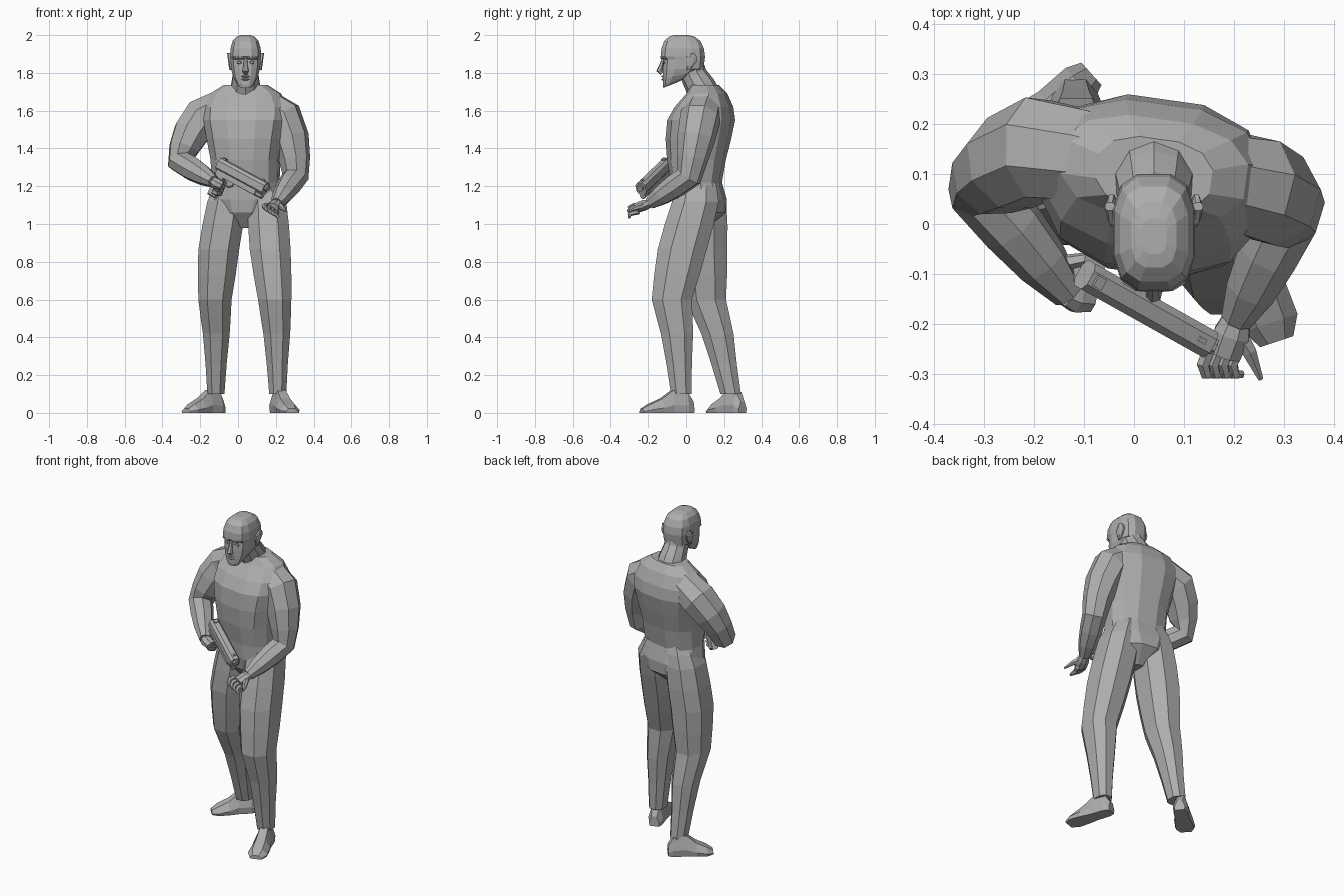
import bpy, bmesh
from math import sin, cos, tau, pi, atan2, copysign
from mathutils import Vector, Matrix

default_cube = bpy.data.objects.get("Cube")
if default_cube:
    bpy.data.objects.remove(default_cube)

# One plain colour for everything
grey = bpy.data.materials.new("plain grey")
grey.use_nodes = True
grey.diffuse_color = (.42, .42, .42, 1)
shader = grey.node_tree.nodes["Principled BSDF"]
shader.inputs["Base Color"].default_value = grey.diffuse_color


def loft(name, rings, matrix=None):
    """Skin a list of equal-length point rings and cap both ends."""
    bm = bmesh.new()
    rows = [[bm.verts.new(point) for point in ring] for ring in rings]
    count = len(rows[0])
    for lower, upper in zip(rows, rows[1:]):
        for i in range(count):
            j = (i + 1) % count
            bm.faces.new((lower[i], lower[j], upper[j], upper[i]))
    bm.faces.new(rows[0][::-1])
    bm.faces.new(rows[-1])
    bmesh.ops.recalc_face_normals(bm, faces=bm.faces)
    mesh = bpy.data.meshes.new(name)
    bm.to_mesh(mesh)
    bm.free()
    mesh.materials.append(grey)
    part = bpy.data.objects.new(name, mesh)
    if matrix:
        part.matrix_world = matrix
    bpy.context.collection.objects.link(part)


def oval(centre, width, depth, sides=8, power=2.3, tilt=0, twist=0):
    """Horizontal rounded ring with the given half width and half depth."""
    turn = Matrix.Rotation(twist, 3, 'Z')
    ring = []
    for i in range(sides):
        angle = tau * (i + .5) / sides
        u, v = [copysign((abs(f) / cos(pi / sides)) ** (2 / power), f)
                for f in (cos(angle), sin(angle))]
        offset = Vector((u * width, v * depth, tilt * depth * (v + 1)))
        ring.append(Vector(centre) + turn @ offset)
    return ring


def tube(name, points, radii, sides=8, flat=1, matrix=None):
    """Tapered limb that follows the points."""
    points = [Vector(p) for p in points]
    rings, last, side = [], None, None
    for i, (point, radius) in enumerate(zip(points, radii)):
        ahead = points[min(i + 1, len(points) - 1)] - points[max(i - 1, 0)]
        ahead.normalize()
        if last is None:
            side = ahead.cross(Vector((0, 0, 1)))
            side = side.normalized() if side.length > .3 else ahead.orthogonal().normalized()
        else:
            side = last.rotation_difference(ahead) @ side
        last, up, reach = ahead, side.cross(ahead), radius / cos(pi / sides)
        angles = [tau * (k + .5) / sides for k in range(sides)]
        rings.append([point + reach * (side * cos(a) + up * flat * sin(a)) for a in angles])
    loft(name, rings, matrix)


def between(joints, t):
    """Point on the chain of joints; whole values of t are the joints."""
    i = min(int(t), len(joints) - 2)
    return Vector(joints[i]).lerp(Vector(joints[i + 1]), t - i)


def block(name, size, place, matrix, bevel=0):
    """Bar along local x with chamfered long edges."""
    length, width, height = (s / 2 for s in size)
    corners = []
    for y, z in ((-1, -1), (1, -1), (1, 1), (-1, 1)):
        cuts = [(y * width, z * (height - bevel)), (y * (width - bevel), z * height)]
        corners += (cuts if y * z > 0 else cuts[::-1]) if bevel else cuts[:1]
    loft(name, [[Vector(place) + Vector((end, y, z)) for y, z in corners]
                for end in (-length, length)], matrix)


# Torso and neck: height, half width, centre y, half depth
MIDDLE = .04
torso = [(.98, .04, .06, .05), (1.06, .14, .075, .13), (1.13, .19, .07, .137),
         (1.22, .175, .055, .127), (1.34, .18, .055, .148), (1.45, .2, .065, .165),
         (1.55, .22, .08, .17), (1.62, .22, .095, .145), (1.69, .185, .11, .1),
         (1.735, .115, .1, .07)]
loft("torso", [oval((MIDDLE, y, z), w, d, sides=12, power=2.5, twist=-.14) for z, w, y, d in torso])
tube("neck", [(MIDDLE, .1, 1.67), (MIDDLE, .075, 1.73), (MIDDLE, .04, 1.79), (MIDDLE, .02, 1.85)],
     (.085, .076, .067, .066), sides=10)

# Head, with the jaw rising towards the back
head = [(1.72, .035, -.085, .035), (1.735, .05, -.055, .068), (1.77, .066, -.035, .088),
        (1.82, .076, -.015, .107), (1.87, .08, -.01, .108), (1.886, .082, -.017, .117),
        (1.93, .08, -.018, .112), (1.97, .068, -.02, .095), (1.993, .045, -.022, .065),
        (2, .025, -.025, .035)]
loft("head", [oval((MIDDLE, y, z), w, d, sides=12, power=2.9, tilt=max(0, 4 * (1.82 - z)))
              for z, w, y, d in head])

# Nose and lips
tube("nose", [(MIDDLE, -.118, 1.88), (MIDDLE, -.13, 1.84), (MIDDLE, -.14, 1.812), (MIDDLE, -.125, 1.8)],
     (.007, .01, .015, .012), sides=6)
for name, z in (("upper_lip", 1.781), ("lower_lip", 1.766)):
    loft(name, [oval((MIDDLE, -.113, z + step * .005), .026 - .008 * abs(step), .018 - .005 * abs(step))
                for step in (-1, 0, 1)])

# Eyes, brows and ears on both sides
for side, s in (("right", -1), ("left", 1)):
    def face(x, y, z):
        return MIDDLE + s * x, y, z

    tube(side + "_eye", [face(x, -.114, 1.855) for x in (.018, .026, .036, .046)],
         (.003, .009, .009, .003), sides=6)
    tube(side + "_brow", [face(.01, -.13, 1.88), face(.035, -.128, 1.884), face(.06, -.113, 1.88)],
         [.006] * 3, sides=6)
    loft(side + "_ear", [oval(face(.076 + .012 * t, .015 + .02 * t, 1.815 + .09 * t), .01,
                              .008 + .024 * sin(pi * t ** 1.4)) for t in (0, .25, .5, .75, 1)])


# Legs: waist, hip, thigh, knee, calf and ankle joints with a shared taper
def leg(side, *joints):
    widths = (.07, .09, .102, .108, .108, .1, .088, .08, .071, .056, .045)
    loft(side + "_leg", [oval(between(joints, i / 2), width, width * 1.2)
                         for i, width in enumerate(widths)])


leg("right", (-.02, .09, 1.26), (-.06, .09, 1.12), (-.102, .088, .865),
    (-.122, .105, .6), (-.115, .165, .42), (-.117, .235, .1))
leg("left", (.11, .06, 1.26), (.153, .05, 1.12), (.17, -.02, .865),
    (.194, -.075, .6), (.205, -.048, .42), (.21, -.025, .1))


# Feet: flat soles, tapering from the instep to the toe
def foot(side, heel, toe):
    ahead = Vector(toe) - Vector(heel)
    place = Matrix.Translation((*heel, 0)) @ Matrix.Rotation(atan2(ahead.y, ahead.x), 4, 'Z')
    shape = [(0, .03, .06), (.12, .043, .11), (.4, .044, .12),
             (.62, .054, .075), (.86, .057, .045), (1, .035, .022)]
    outline = ((-.9, 0), (.9, 0), (1, .35), (.5, 1), (-.5, 1), (-1, .35))
    loft(side + "_foot", [[(t * ahead.length, y * w, z * h) for y, z in outline]
                          for t, w, h in shape], place)


foot("right", (-.085, .3), (-.275, .13))
foot("left", (.195, .035), (.285, -.235))


# Arms: neck, shoulder, elbow and wrist joints with a shared taper
def arm(side, outward, *joints):
    points = []
    for t in (0, .5, 1, 1.35, 1.7, 2, 2.35, 2.7, 3):
        point = between(joints, t)
        if 1 < t < 2:
            point.x += outward * .02 * sin(pi * (t - 1))
        points.append(point)
    tube(side + "_arm", points, (.06, .09, .1, .093, .077, .065, .06, .05, .031))


arm("right", -1, (.01, .12, 1.67), (-.19, .15, 1.565), (-.305, .07, 1.33), (-.13, -.14, 1.225))
arm("left", 1, (.07, .11, 1.67), (.235, .075, 1.565), (.303, .015, 1.25), (.205, -.19, 1.11))

# Left hand, open with curled fingers
tube("left_palm", [(.205, -.19, 1.11), (.195, -.22, 1.1), (.18, -.26, 1.085)],
     (.028, .036, .034), flat=.75)
for i in range(4):
    knuckle = Vector((.15 + .019 * i, -.25, 1.1 - .012 * i))
    curl = [(0, 0, 0), (-.012, -.03, -.005), (-.006, -.05, -.015), (.008, -.05, -.03)]
    tube("left_finger", [knuckle + Vector(c) for c in curl], (.012, .012, .01, .007), sides=6)
tube("left_thumb", [(.205, -.215, 1.1), (.23, -.255, 1.09), (.253, -.31, 1.068)],
     (.018, .014, .005), sides=6)

# Pistol, built along its own x axis
along = Vector((.25, -.14, -.135)).normalized()
across = Vector((0, 0, 1)).cross(along).normalized()
axes = Matrix((along, across, along.cross(across))).transposed().to_4x4()
gun = Matrix.Translation((-.1, -.1, 1.315)) @ axes
block("pistol_slide", (.31, .058, .066), (.155, 0, .004), gun, bevel=.014)
block("pistol_frame", (.26, .044, .03), (.14, 0, -.035), gun)
block("pistol_grip", (.05, .036, .13), (.035, 0, -.105), gun, bevel=.008)
block("rear_sight", (.02, .024, .01), (.02, 0, .04), gun)
block("front_sight", (.015, .01, .01), (.28, 0, .04), gun)
tube("muzzle", [(.3, 0, .01), (.322, 0, .01)], [.017] * 2, matrix=gun)
tube("recoil_tube", [(.15, 0, -.04), (.31, 0, -.04)], [.015] * 2, matrix=gun)
tube("trigger_guard", [(.065, 0, -.08), (.1, 0, -.085), (.12, 0, -.07), (.125, 0, -.04)],
     [.005] * 4, sides=6, matrix=gun)

# Right hand, wrapped round the grip
tube("right_palm", [(-.135, -.135, 1.23), (-.115, -.14, 1.215), (-.085, -.145, 1.2)],
     (.028, .036, .03), flat=.8)
for i in range(4):
    knuckle = Vector((.04, -.026, -.075 - .021 * i))
    wrap = [(0, 0, 0), (.025, 0, 0), (.035, .025, 0), (.02, .05, 0)]
    tube("right_finger", [knuckle + Vector(w) for w in wrap], (.011, .011, .01, .008),
         sides=6, matrix=gun)
tube("right_thumb", [(-.01, .005, -.07), (.01, .026, -.055), (.055, .028, -.05)],
     (.014, .012, .008), sides=6, matrix=gun)
